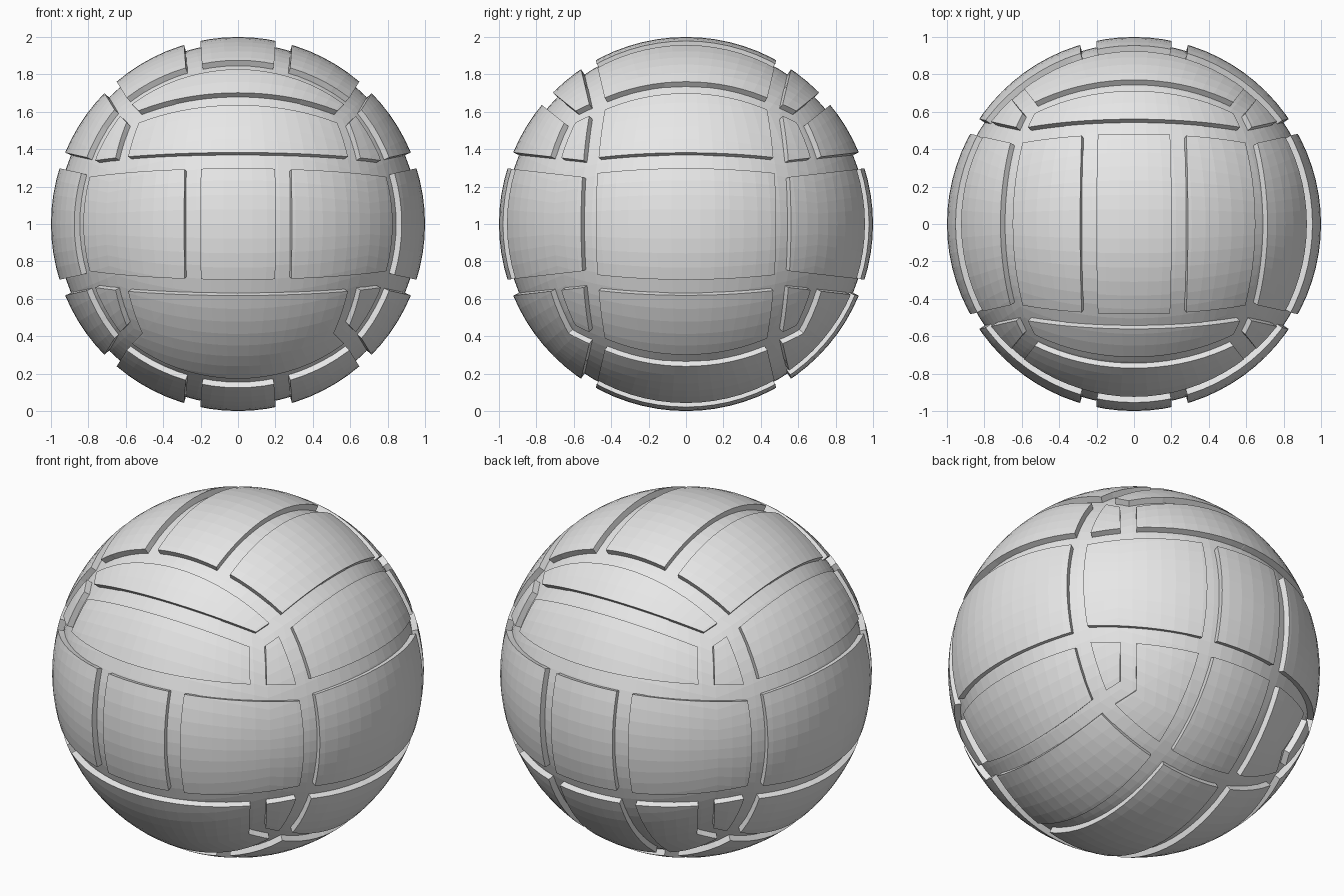
import bpy, bmesh, math
from itertools import product
from mathutils import Vector

cube = bpy.data.objects.get("Cube")
if cube:
    bpy.data.objects.remove(cube, do_unlink=True)

mat = bpy.data.materials.new("light_grey")
mat.use_nodes = True
GREY = (0.8, 0.8, 0.8, 1)
mat.diffuse_color = GREY
mat.node_tree.nodes["Principled BSDF"].inputs["Base Color"].default_value = GREY

HALF_GAP = 0.044
DEPTH = 0.034

# Seam planes in the positive octant: (nx, ny, nz, distance)
SEAMS = {
    "A": (0, 1, -0.233, 0.323),       # end cap against top
    "B": (-0.224, 1, 0, 0.331),       # end cap against side
    "D": (1, 0, -0.614, 0.233),       # side against top
    "T": (1, 0, -0.07, 0.177),        # between top strips
    "X": (-0.22, 0, 1, 0.133),        # between side strips
    "R": (0, -0.114, 1, 0.233),       # middle row of end cap
    "S": (0, -0.8, 1, 0.076),         # between the two upper cap strips
    "V": (1, -0.07, 0, 0.177),        # between middle row panels
    "W": (1, 0, 0, 0.24),             # between lower back strips
    "E": (1, -0.875, -0.036, 0),      # strip end against corner piece
    "F": (-1, 0, 1, 0.01),            # corner piece tip
}


def ball_mesh():
    """Sphere made of six even square grids."""
    bm = bmesh.new()
    bmesh.ops.create_cube(bm, size=2)
    bmesh.ops.subdivide_edges(bm, edges=bm.edges[:], cuts=19, use_grid_fill=True)
    for v in bm.verts:
        v.co = Vector([math.tan(c * math.pi / 4) for c in v.co]).normalized()
    return bm


def add_object(name, bm):
    mesh = bpy.data.meshes.new(name)
    bm.to_mesh(mesh)
    bm.free()
    mesh.materials.append(mat)
    obj = bpy.data.objects.new(name, mesh)
    obj.location.z = 1
    bpy.context.collection.objects.link(obj)
    return obj


def seam(token):
    """Return side, unit normal and distance of a panel edge."""
    side = 1 if token[0] == "+" else -1
    *n, d = SEAMS[token[1]]
    n = Vector(n)
    return side, n.normalized(), d / n.length + side * HALF_GAP


def panel(name, axis, signs, mirrored, *regions):
    """Raised panel bounded by seams; mirrored axes are folded onto themselves."""
    bm = ball_mesh()
    regions = [[seam(t) for t in r.split()] for r in regions]
    choices = [(1, -1) if i in mirrored else (signs[i],) for i in range(3)]
    for flip in product(*choices):
        for region in regions:
            for side, n, d in region:
                normal = Vector([a * b for a, b in zip(n, flip)])
                bmesh.ops.bisect_plane(
                    bm, geom=bm.verts[:] + bm.edges[:] + bm.faces[:],
                    plane_co=normal * d, plane_no=normal, dist=1e-5)

    def inside(p):
        q = Vector([abs(p[i]) if i in mirrored else p[i] * signs[i] for i in range(3)])
        return p[axis] * signs[axis] > 0.1 and any(
            all(s * (n.dot(q) - d) > 0 for s, n, d in r) for r in regions)

    drop = [f for f in bm.faces if not inside(f.calc_center_median())]
    bmesh.ops.delete(bm, geom=drop, context="FACES")
    obj = add_object(name, bm)
    mod = obj.modifiers.new("thickness", "SOLIDIFY")
    mod.thickness = DEPTH + 0.006
    mod.offset = -1


# Inner ball seen in the gaps
core = ball_mesh()
bmesh.ops.scale(core, vec=Vector((1, 1, 1)) * (1 - DEPTH), verts=core.verts[:])
add_object("inner_ball", core)

SIDES = (("left", 1), ("right", -1))
ENDS = (("front", -1), ("back", 1))
LEVELS = (("top", 1), ("bottom", -1))

# Top and bottom strips
for level, sz in LEVELS:
    panel(f"{level}_middle_strip", 2, (1, 1, sz), (0, 1), "-A -T")
    for side, sx in SIDES:
        panel(f"{level}_{side}_strip", 2, (sx, 1, sz), (1,), "-A +T -D")

# Side strips
for side, sx in SIDES:
    panel(f"{side}_middle_strip", 0, (sx, 1, 1), (1, 2), "-B -X")
    for level, sz in LEVELS:
        panel(f"{side}_{level}_strip", 0, (sx, 1, sz), (1,), "-B +X +D")

# Middle row, upper strips and corner pieces of the front and back
for end, sy in ENDS:
    panel(f"{end}_middle_panel", 1, (1, sy, 1), (0, 2), "-R -V")
    panel(f"{end}_upper_inner_strip", 1, (1, sy, 1), (0,), "+R -S -E")
    panel(f"{end}_upper_outer_strip", 1, (1, sy, 1), (0,), "+S +F +A")
    for side, sx in SIDES:
        panel(f"{end}_{side}_panel", 1, (sx, sy, 1), (2,), "-R +V +B")
        for level, sz in LEVELS:
            panel(f"{end}_{side}_{level}_corner", 1, (sx, sy, sz), (), "+R +B +E -F")

# Lower front is one wide panel, lower back is three upright strips
panel("front_lower_panel", 1, (1, -1, -1), (0,), "+R +A -E", "+R +A +F")
panel("back_lower_middle_strip", 1, (1, 1, -1), (0,), "+R +A -W")
for side, sx in SIDES:
    panel(f"back_lower_{side}_strip", 1, (sx, 1, -1), (), "+R +A +W -E", "+R +A +W +F")
